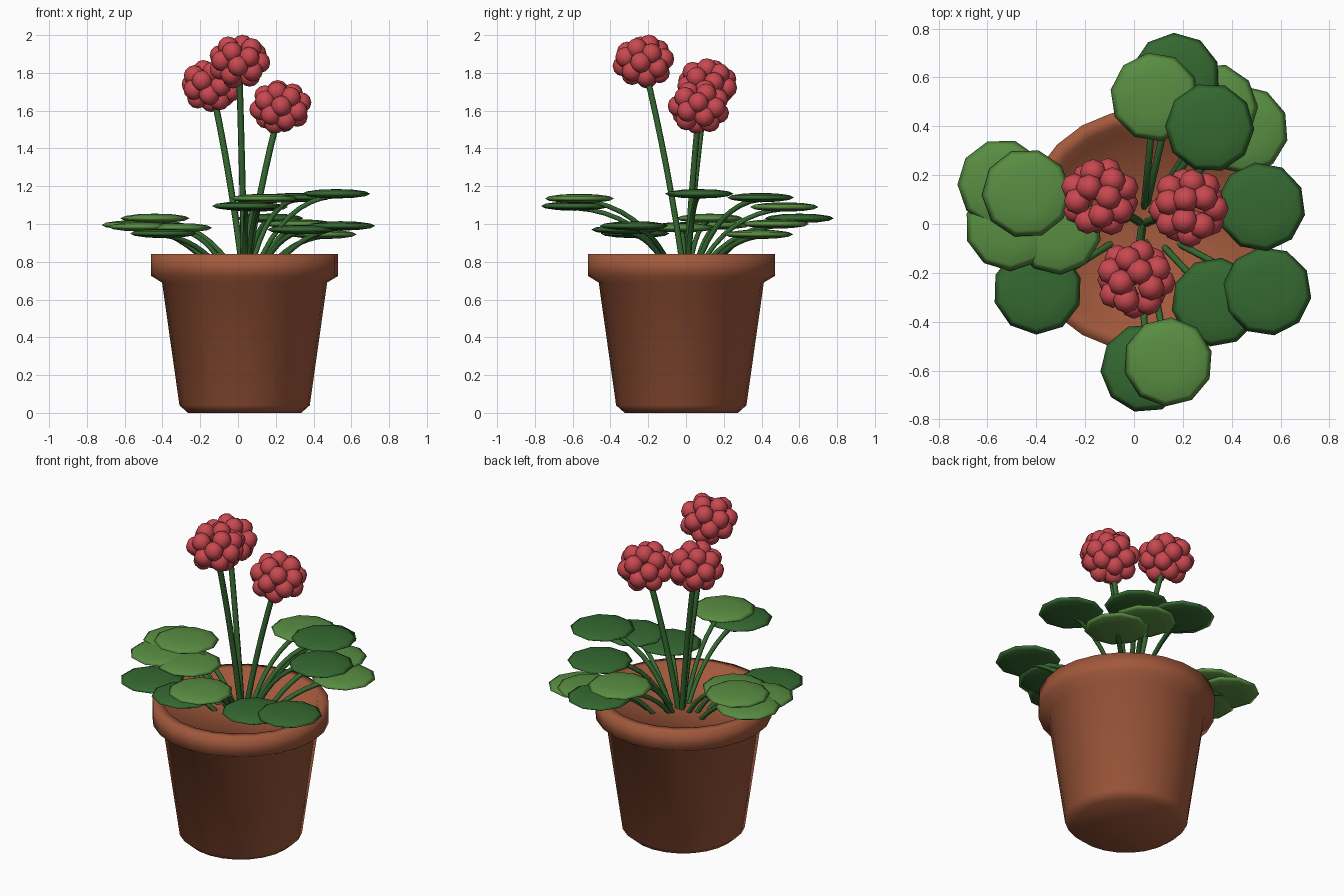
import bpy, bmesh, math
from mathutils import Vector, Matrix

cube = bpy.data.objects.get("Cube")
if cube:
    bpy.data.objects.remove(cube, do_unlink=True)


def material(name, color):
    m = bpy.data.materials.new(name)
    m.use_nodes = True
    m.diffuse_color = (*color, 1)
    bsdf = next(n for n in m.node_tree.nodes if n.type == 'BSDF_PRINCIPLED')
    bsdf.inputs["Base Color"].default_value = (*color, 1)
    return m


TERRACOTTA = material("terracotta", (0.36, 0.10, 0.045))
DARK = material("dark green", (0.035, 0.14, 0.03))
LIGHT = material("light green", (0.10, 0.27, 0.055))
RED = material("petal red", (0.58, 0.065, 0.08))


def finish(bm, name, mat):
    bmesh.ops.recalc_face_normals(bm, faces=bm.faces)
    for f in bm.faces:
        f.smooth = True
    mesh = bpy.data.meshes.new(name)
    bm.to_mesh(mesh)
    bm.free()
    mesh.materials.append(mat)
    ob = bpy.data.objects.new(name, mesh)
    bpy.context.collection.objects.link(ob)
    return ob


def stem(name, start, control, end, radius):
    """Tube along a quadratic arc."""
    cu = bpy.data.curves.new(name, 'CURVE')
    cu.dimensions = '3D'
    cu.bevel_depth = radius
    cu.bevel_resolution = 1
    cu.use_fill_caps = True
    sp = cu.splines.new('POLY')
    steps = 8
    sp.points.add(steps)
    a, b, c = Vector(start), Vector(control), Vector(end)
    for i, p in enumerate(sp.points):
        t = i / steps
        p.co = (*(a * (1 - t) ** 2 + b * 2 * t * (1 - t) + c * t * t), 1)
    cu.materials.append(DARK)
    bpy.context.collection.objects.link(bpy.data.objects.new(name, cu))


# Pot with its filled top, turned from one profile
AXIS = Vector((0.035, -0.025, 0))
SOIL = 0.77
profile = [(0, 0), (0.30, 0), (0.345, 0.04), (0.437, 0.69), (0.495, 0.725),
           (0.495, 0.84), (0.435, 0.84), (0.405, SOIL), (0, SOIL)]
bm = bmesh.new()
verts = [bm.verts.new(AXIS + Vector((r, 0, z))) for r, z in profile]
edges = [bm.edges.new(pair) for pair in zip(verts, verts[1:])]
bmesh.ops.spin(bm, geom=verts + edges, cent=AXIS, axis=(0, 0, 1),
               angle=math.tau, steps=24, use_merge=False)
bmesh.ops.remove_doubles(bm, verts=bm.verts, dist=0.0005)
finish(bm, "pot", TERRACOTTA)

# Leaves: centre and colour
LEAVES = [
    (0.17, 0.60, 1.03, DARK), (0.085, 0.52, 1.09, LIGHT),
    (0.325, 0.475, 1.00, LIGHT), (0.45, 0.385, 0.945, LIGHT),
    (0.31, 0.395, 1.14, DARK), (0.52, 0.07, 1.16, DARK),
    (0.545, -0.275, 0.99, DARK), (0.335, -0.32, 0.97, DARK),
    (0.045, -0.59, 1.095, DARK), (0.14, -0.565, 1.135, LIGHT),
    (-0.395, -0.27, 0.95, DARK), (-0.54, 0.165, 0.995, LIGHT),
    (-0.44, 0.125, 1.03, LIGHT), (-0.51, -0.01, 0.985, LIGHT),
    (-0.315, -0.025, 0.98, LIGHT),
]
CROWN = Vector((0.035, 0, SOIL - 0.02))
for i, (x, y, z, mat) in enumerate(LEAVES):
    bm = bmesh.new()
    bmesh.ops.create_uvsphere(bm, u_segments=10, v_segments=6, radius=1)
    bmesh.ops.transform(bm, verts=bm.verts, matrix=(
        Matrix.Translation((x, y, z))
        @ Matrix.Rotation(math.atan2(y, x), 4, 'Z')
        @ Matrix.Diagonal((0.183, 0.183, 0.025, 1))))
    finish(bm, f"leaf_{i + 1}", mat)
    # Low leaves sprout further from the middle
    spread = 0.12 if z > 1.02 else 0.28
    out = Vector((x, y, CROWN.z)) - CROWN
    base = CROWN + out * spread
    bend = CROWN + out * (spread + 0.3)
    bend.z = z - 0.03
    stem(f"leaf_stem_{i + 1}", base, bend, (x, y, z - 0.01), 0.014)

# Flower heads: balls spread evenly over a slightly flattened sphere
FLOWERS = [(-0.14, 0.11, 1.735), (0.005, -0.225, 1.86), (0.225, 0.07, 1.62)]
BALLS = 20
for i, head in enumerate(FLOWERS):
    c = Vector(head)
    bm = bmesh.new()
    for k in range(BALLS):
        h = 1 - 2 * (k + 0.5) / BALLS
        a = k * math.pi * (3 - math.sqrt(5)) + i
        w = math.sqrt(1 - h * h)
        p = c + Vector((0.112 * w * math.cos(a), 0.112 * w * math.sin(a), 0.092 * h))
        bmesh.ops.create_uvsphere(bm, u_segments=8, v_segments=6, radius=0.055,
                                  matrix=Matrix.Translation(p))
    finish(bm, f"flower_head_{i + 1}", RED)
    out = Vector((c.x, c.y, CROWN.z)) - CROWN
    base = CROWN + out * 0.06
    bend = CROWN + out * 0.4
    bend.z = CROWN.z + (c.z - CROWN.z) * 0.5
    stem(f"flower_stem_{i + 1}", base, bend, c, 0.017)
